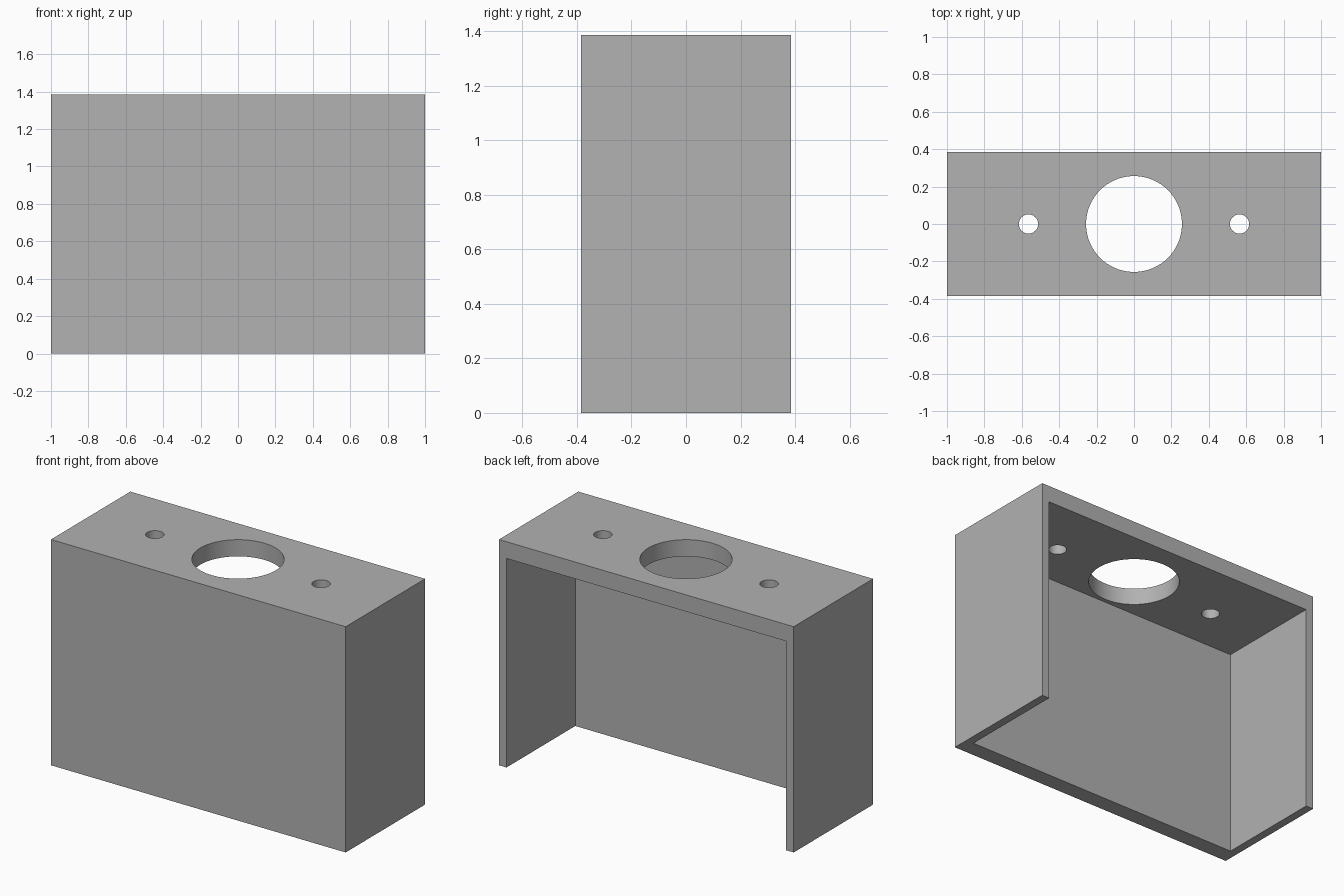
import bpy
import math

cube = bpy.data.objects.get("Cube")
if cube:
    bpy.data.objects.remove(cube, do_unlink=True)

# Everything sits on a 39 x 15 x 27 module grid
U = 2 / 39
W, D, H = 39 * U, 15 * U, 27 * U
SIDE, THICK = U, 2 * U

grey = bpy.data.materials.new("plain_grey")
grey.use_nodes = True
colour = (0.445, 0.445, 0.445, 1)
grey.diffuse_color = colour
grey.node_tree.nodes["Principled BSDF"].inputs["Base Color"].default_value = colour


def box(name, low, high):
    centre = [(a + b) / 2 for a, b in zip(low, high)]
    bpy.ops.mesh.primitive_cube_add(size=1, location=centre)
    ob = bpy.context.object
    ob.name = name
    ob.scale = [b - a for a, b in zip(low, high)]
    bpy.ops.object.transform_apply(location=True, rotation=False, scale=True)
    ob.data.materials.append(grey)
    return ob


def hole(name, x, radius, sides):
    bpy.ops.mesh.primitive_cylinder_add(
        vertices=sides, radius=radius, depth=4 * THICK, location=(x, 0, H))
    ob = bpy.context.object
    ob.name = name
    ob.data.materials.append(grey)
    return ob


# Outer block
housing = box("housing", (-W / 2, -D / 2, 0), (W / 2, D / 2, H))

# Cavity open at the back and the bottom, then the holes in the top
cutters = [
    box("cavity_cutter", (-W / 2 + SIDE, -D / 2 + THICK, -1),
        (W / 2 - SIDE, D, H - THICK)),
    hole("centre_hole_cutter", 0, 5 * U, 96),
    hole("left_screw_hole_cutter", 11 * U, U, 48),
    hole("right_screw_hole_cutter", -11 * U, U, 48),
]

bpy.context.view_layer.objects.active = housing
for cutter in cutters:
    cutter.hide_render = True
    mod = housing.modifiers.new(cutter.name, 'BOOLEAN')
    mod.operation = 'DIFFERENCE'
    mod.solver = 'EXACT'
    mod.object = cutter
    bpy.ops.object.modifier_apply(modifier=mod.name)
    bpy.data.objects.remove(cutter, do_unlink=True)

# Round hole walls, crisp edges
bpy.ops.object.select_all(action='DESELECT')
housing.select_set(True)
bpy.ops.object.shade_smooth_by_angle(angle=math.radians(30))
